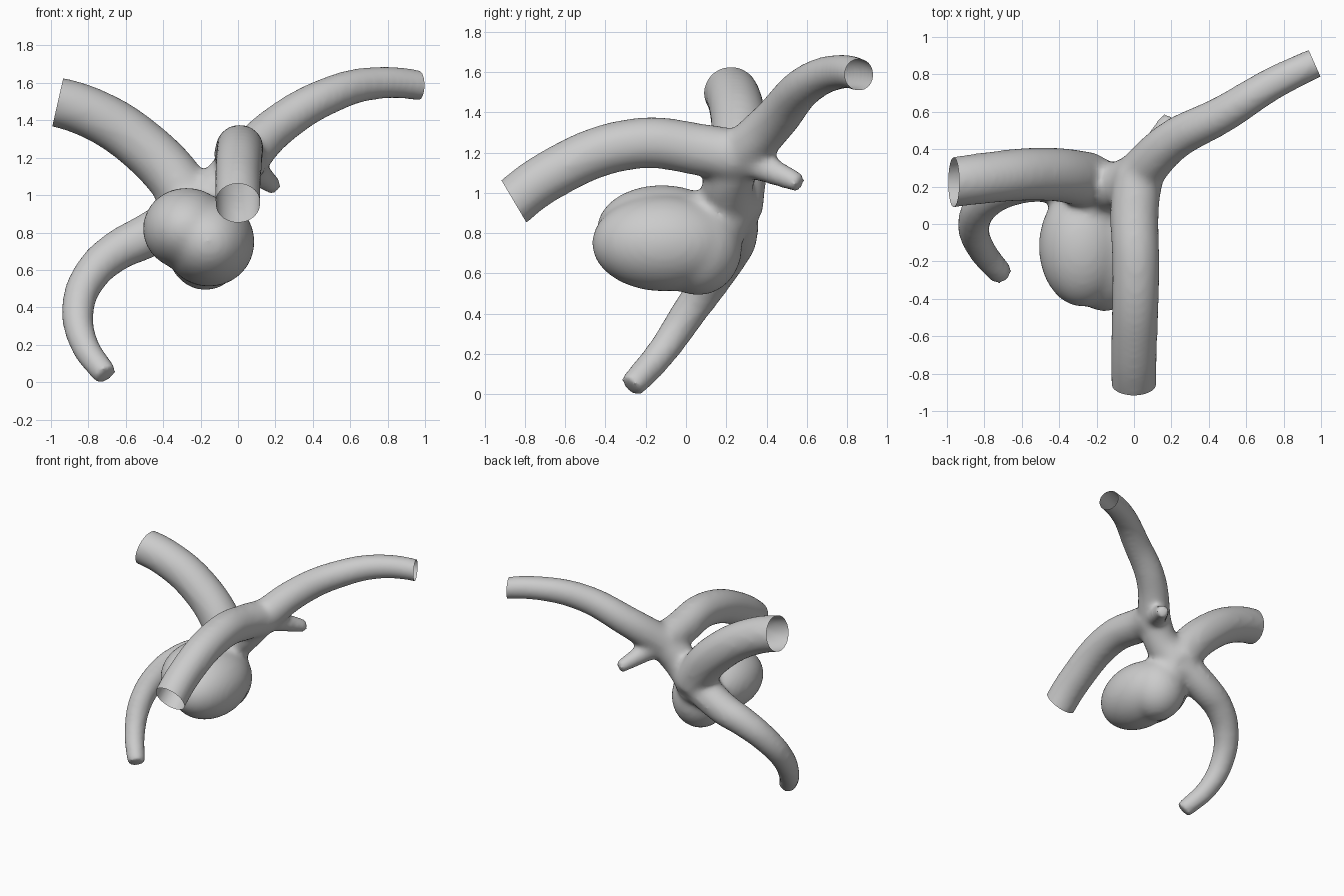
import bpy, bmesh
from mathutils import Vector

if "Cube" in bpy.data.objects:
    bpy.data.objects.remove(bpy.data.objects["Cube"])


def tube(r_start, r_end, *points):
    """Round tube through the points, tapering evenly from start to end."""
    cu = bpy.data.curves.new("tube_path", 'CURVE')
    cu.dimensions = '3D'
    cu.bevel_depth = 1.0
    cu.bevel_resolution = 6
    cu.use_fill_caps = True
    sp = cu.splines.new('BEZIER')
    last = len(points) - 1
    sp.bezier_points.add(last)
    for i, bp in enumerate(sp.bezier_points):
        bp.co = points[i]
        bp.radius = r_start + (r_end - r_start) * i / last
        bp.handle_left_type = bp.handle_right_type = 'AUTO'
    ob = bpy.data.objects.new("tube_path", cu)
    bpy.context.collection.objects.link(ob)
    return ob


def lobe(center, radii):
    """Ellipsoid bulge of the sac."""
    bpy.ops.mesh.primitive_uv_sphere_add(segments=32, ring_count=20, radius=1, location=center)
    ob = bpy.context.object
    ob.scale = radii
    return ob


def cut_open(bm, point, normal):
    """Slice off a vessel end, leaving it open."""
    p, n = Vector(point), Vector(normal).normalized()
    near = [f for f in bm.faces if (f.calc_center_median() - p).length < .4]
    geom = set(near)
    for f in near:
        geom.update(f.edges)
        geom.update(f.verts)
    bmesh.ops.bisect_plane(bm, geom=list(geom), plane_co=p, plane_no=n)
    offsets = [(f, f.calc_center_median() - p) for f in bm.faces]
    beyond = [f for f, d in offsets if d.length < .4 and d.dot(n) > 1e-5]
    bmesh.ops.delete(bm, geom=beyond, context='FACES')


# Vessels
hub = (-.24, .23, .92)
fork = (.025, .265, 1.18)
front = tube(.122, .135, (0, -1, .83), (0, -.68, 1.085), (.01, -.25, 1.245),
             (.005, .1, 1.21), fork)
right = tube(.125, .078, fork, (.2, .44, 1.36), (.48, .59, 1.53),
             (.75, .755, 1.6), (1.1, .92, 1.57))
left = tube(.133, .155, (-1.12, .2, 1.53), (-.8, .245, 1.445), (-.5, .268, 1.255),
            (-.29, .245, 1.02), hub)
bridge = tube(.14, .12, hub, (-.11, .205, 1.025), fork)
lower = tube(.13, .068, hub, (-.5, .235, .775), (-.65, .205, .7), (-.785, .13, .575),
             (-.855, .01, .4), (-.825, -.12, .21), (-.705, -.275, .035))
stub = tube(.09, .05, fork, (.195, .57, 1.045))

# Sac: neck and three overlapping bulges
neck = tube(.15, .22, hub, (-.19, 0, .77))
upper_lobe = lobe((-.275, -.12, .82), (.235, .325, .22))
lower_lobe = lobe((-.155, -.11, .75), (.245, .36, .24))
rear_lobe = lobe((-.175, .06, .73), (.21, .22, .24))

# Merge everything into one raw mesh
parts = [front, right, left, bridge, lower, stub, neck, upper_lobe, lower_lobe, rear_lobe]
bpy.context.view_layer.update()
deps = bpy.context.evaluated_depsgraph_get()
bm = bmesh.new()
for ob in parts:
    me = bpy.data.meshes.new_from_object(ob.evaluated_get(deps))
    me.transform(ob.matrix_world)
    bm.from_mesh(me)
    bpy.data.meshes.remove(me)
for ob in parts:
    bpy.data.objects.remove(ob)
mesh = bpy.data.meshes.new("branching_vessel")
bm.to_mesh(mesh)
bm.free()

# Fuse into a single smooth skin
vessel = bpy.data.objects.new("branching_vessel", mesh)
bpy.context.collection.objects.link(vessel)
fuse = vessel.modifiers.new("fuse", 'REMESH')
fuse.mode = 'VOXEL'
fuse.voxel_size = 0.018
soften = vessel.modifiers.new("soften", 'SMOOTH')
soften.factor = 0.5
soften.iterations = 20
bpy.context.view_layer.update()
deps = bpy.context.evaluated_depsgraph_get()
skin = bpy.data.meshes.new_from_object(vessel.evaluated_get(deps))
vessel.modifiers.clear()
vessel.data = skin

# Open ends and smooth shading
bm = bmesh.new()
bm.from_mesh(skin)
cut_open(bm, (0, -.85, .95), (0, -.86, -.51))
cut_open(bm, (-.965, .215, 1.49), (-.97, 0, .22))
cut_open(bm, (.965, .86, 1.585), (.9, .4, 0))
for f in bm.faces:
    f.smooth = True
bm.to_mesh(skin)
bm.free()
